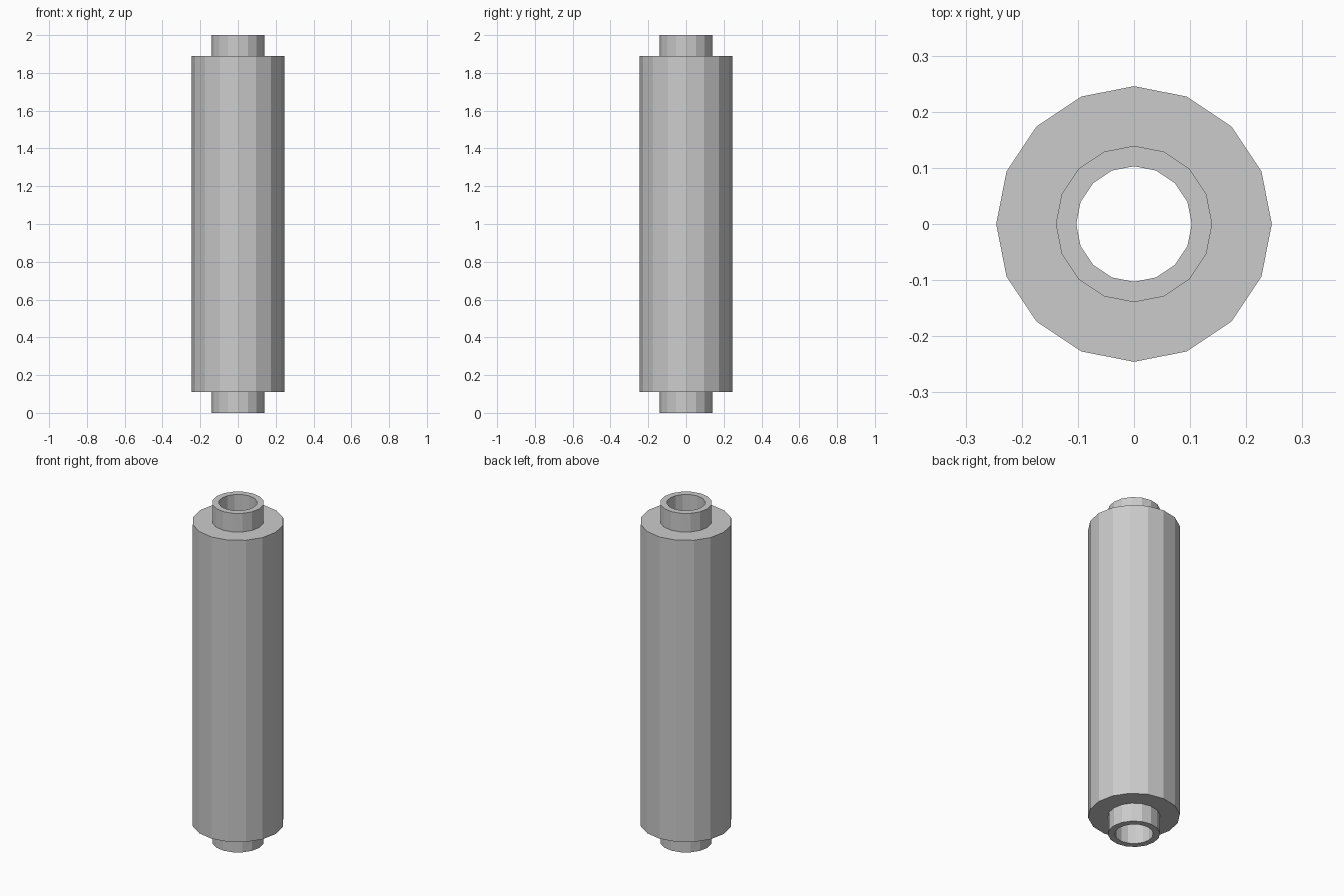
import bpy, bmesh
from math import cos, sin, tau

if "Cube" in bpy.data.objects:
    bpy.data.objects.remove(bpy.data.objects["Cube"])

SIDES = 16
R_HOLE, R_COLLAR, R_BODY = 0.103, 0.1395, 0.2457
Z_LOW, Z_HIGH, HEIGHT = 0.11, 1.89, 2.0


def lathe(name, profile):
    """Revolve a closed (radius, z) profile around the z axis with flat faces."""
    bm = bmesh.new()
    rings = [[bm.verts.new((r * cos(tau * i / SIDES), r * sin(tau * i / SIDES), z))
              for r, z in profile] for i in range(SIDES)]
    n = len(profile)
    for i in range(SIDES):
        a, b = rings[i], rings[(i + 1) % SIDES]
        for j in range(n):
            k = (j + 1) % n
            bm.faces.new((a[j], b[j], b[k], a[k]))
    bmesh.ops.recalc_face_normals(bm, faces=bm.faces)
    mesh = bpy.data.meshes.new(name)
    bm.to_mesh(mesh)
    bm.free()
    obj = bpy.data.objects.new(name, mesh)
    bpy.context.collection.objects.link(obj)
    return obj


# Thick hollow roller with a narrow collar at each end and a through bore
lathe("hollow_roller", [
    (R_HOLE, 0), (R_COLLAR, 0),
    (R_COLLAR, Z_LOW), (R_BODY, Z_LOW),
    (R_BODY, Z_HIGH), (R_COLLAR, Z_HIGH),
    (R_COLLAR, HEIGHT), (R_HOLE, HEIGHT),
])
